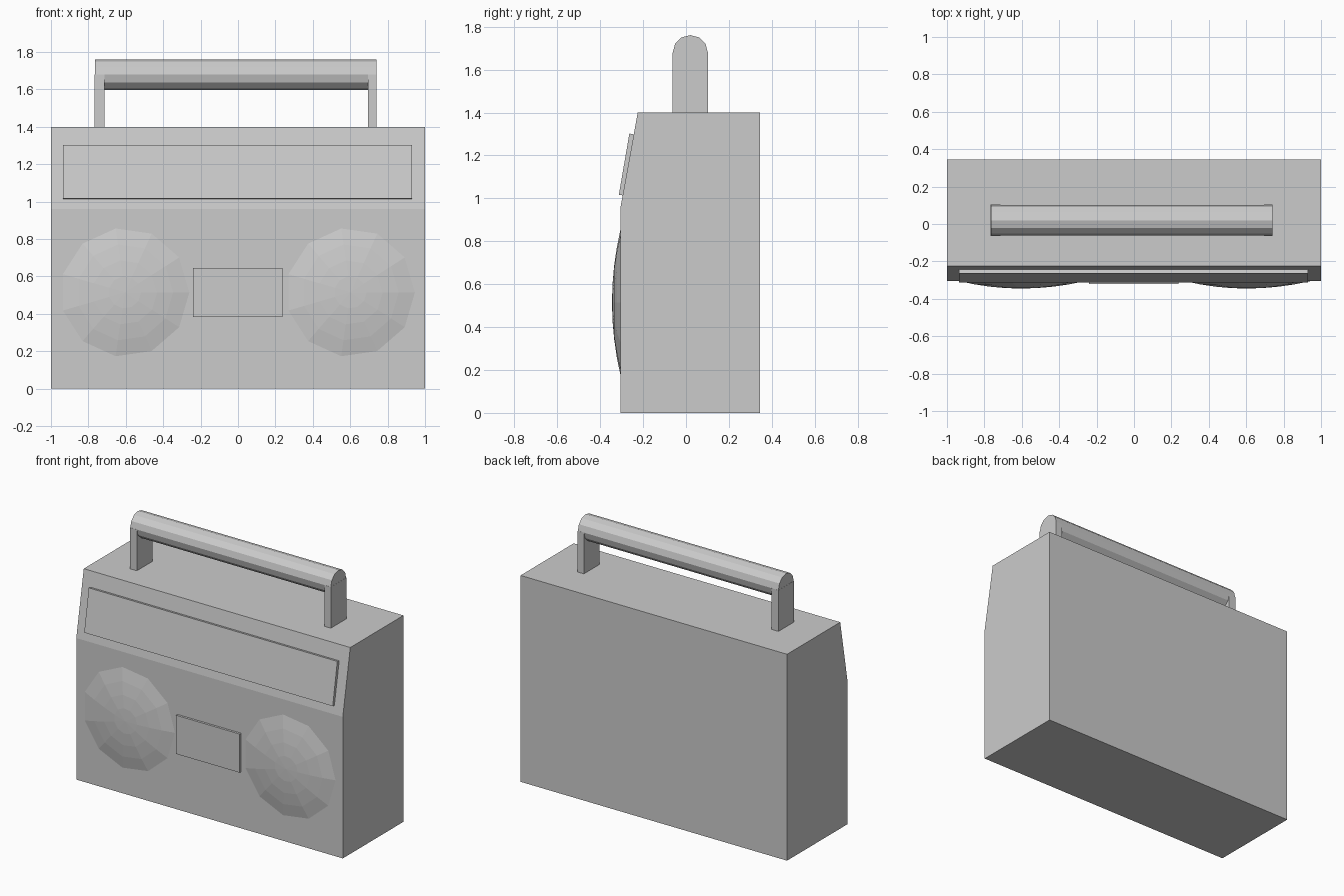
import bpy, bmesh, math

if "Cube" in bpy.data.objects:
    bpy.data.objects.remove(bpy.data.objects["Cube"])


def make(name, verts, faces):
    mesh = bpy.data.meshes.new(name)
    mesh.from_pydata(verts, [], faces)
    bm = bmesh.new()
    bm.from_mesh(mesh)
    bmesh.ops.recalc_face_normals(bm, faces=bm.faces)
    bm.to_mesh(mesh)
    bm.free()
    obj = bpy.data.objects.new(name, mesh)
    bpy.context.collection.objects.link(obj)
    return obj


def extrude_x(name, profile, x0, x1):
    """Solid with a (y, z) profile running from x0 to x1."""
    n = len(profile)
    verts = [(x, y, z) for x in (x0, x1) for y, z in profile]
    faces = [tuple(range(n)), tuple(range(n, 2 * n))]
    faces += [(i, (i + 1) % n, n + (i + 1) % n, n + i) for i in range(n)]
    return make(name, verts, faces)


def box(name, x0, x1, y0, y1, z0, z1):
    return extrude_x(name, [(y0, z0), (y1, z0), (y1, z1), (y0, z1)], x0, x1)


def speaker_dome(name, cx, cz, radius=0.345, base_y=-0.305, depth=0.04, sides=11, rings=4):
    """Faceted shallow dome facing -y, closed at the back."""
    verts = [(cx, base_y - depth, cz)]
    for k in range(1, rings + 1):
        t = k / rings
        for i in range(sides):
            a = 2 * math.pi * i / sides
            verts.append((cx + radius * t * math.cos(a),
                          base_y - depth * (1 - t * t),
                          cz + radius * t * math.sin(a)))
    faces = [(0, 1 + i, 1 + (i + 1) % sides) for i in range(sides)]
    for k in range(rings - 1):
        a, b = 1 + k * sides, 1 + (k + 1) * sides
        faces += [(a + i, b + i, b + (i + 1) % sides, a + (i + 1) % sides)
                  for i in range(sides)]
    faces.append(tuple(range(1 + (rings - 1) * sides, 1 + rings * sides)))
    return make(name, verts, faces)


# Case with a sloped upper front
extrude_x("case", [(-0.305, 0), (0.345, 0), (0.345, 1.4), (-0.225, 1.4), (-0.305, 0.96)], -1, 1)

# Tuner panel lying on the slope
extrude_x("tuner_panel", [(-0.313, 1.017), (-0.264, 1.302), (-0.242, 1.298), (-0.291, 1.013)],
          -0.935, 0.93)

# Cassette door
box("cassette_door", -0.24, 0.237, -0.32, -0.29, 0.383, 0.645)

# Speakers
for side, x in (("left", -0.605), ("right", 0.601)):
    speaker_dome("speaker_" + side, x, 0.515)

# Handle: twelve-sided bar on two posts
bar = [(0.02 + 0.082 * math.cos(math.tau * i / 12), 1.679 + 0.082 * math.sin(math.tau * i / 12))
       for i in range(12)]
extrude_x("handle_bar", bar, -0.765, 0.74)
for side, x0, x1 in (("left", -0.766, -0.715), ("right", 0.694, 0.741)):
    box("handle_post_" + side, x0, x1, -0.063, 0.103, 1.39, 1.679)
